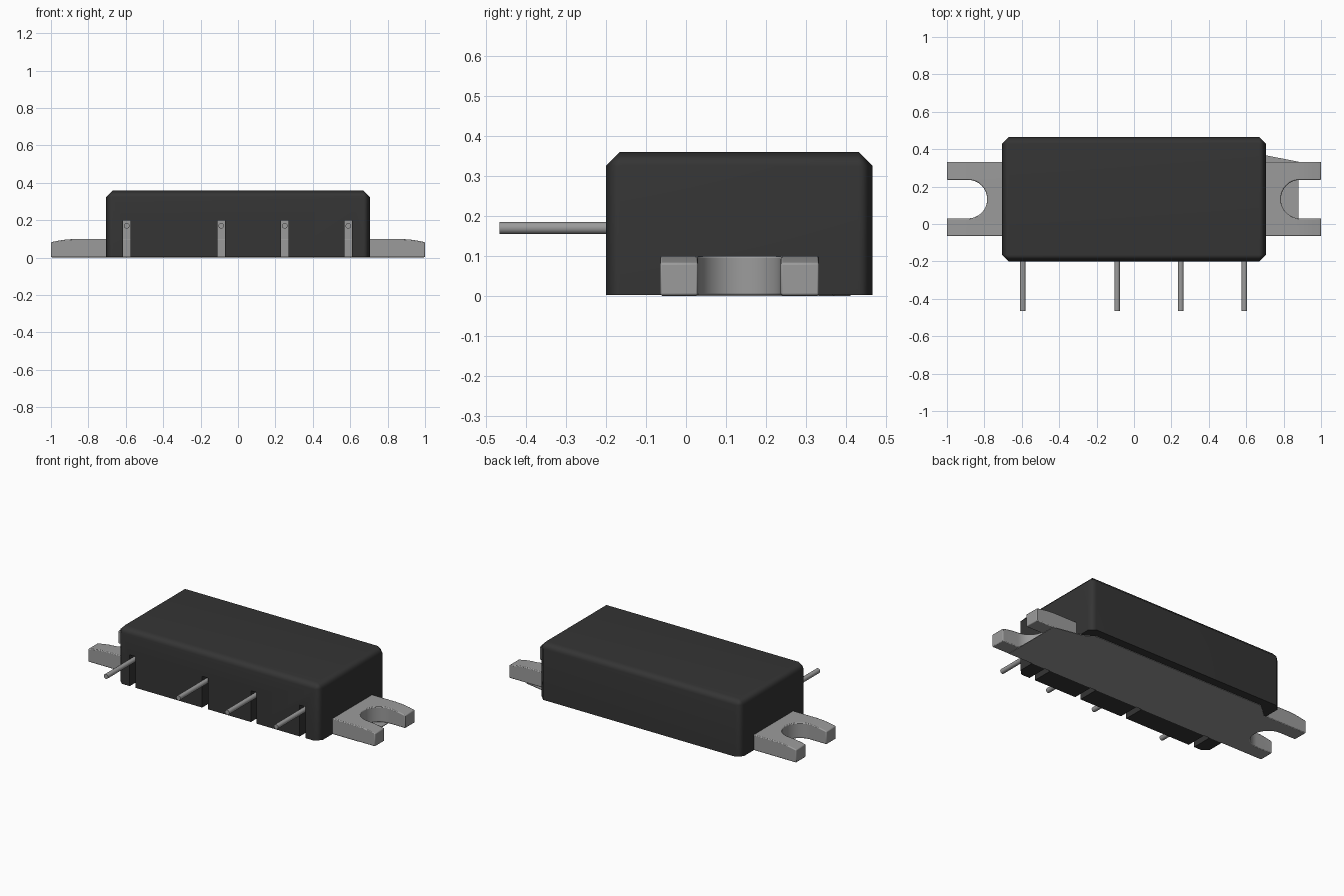
import bpy, bmesh, math
from mathutils import Vector

cube = bpy.data.objects.get("Cube")
if cube:
    bpy.data.objects.remove(cube, do_unlink=True)


def material(name, value):
    m = bpy.data.materials.new(name)
    m.use_nodes = True
    m.diffuse_color = (value, value, value, 1)
    m.node_tree.nodes["Principled BSDF"].inputs["Base Color"].default_value = (value, value, value, 1)
    return m


black = material("black plastic", 0.035)
grey = material("grey metal", 0.33)


def prism(name, points, low, high, mat, axis="z"):
    """Extrude a flat outline along z (outline in x, y) or y (outline in x, z)."""
    bm = bmesh.new()
    place = (lambda p, q, d: (p, q, d)) if axis == "z" else (lambda p, q, d: (p, d, q))
    face = bm.faces.new([bm.verts.new(place(p, q, low)) for p, q in points])
    out = bmesh.ops.extrude_face_region(bm, geom=[face])
    shift = Vector(place(0, 0, high - low))
    bmesh.ops.translate(bm, vec=shift, verts=[v for v in out["geom"] if isinstance(v, bmesh.types.BMVert)])
    bmesh.ops.recalc_face_normals(bm, faces=bm.faces)
    mesh = bpy.data.meshes.new(name)
    bm.to_mesh(mesh)
    bm.free()
    mesh.materials.append(mat)
    obj = bpy.data.objects.new(name, mesh)
    bpy.context.collection.objects.link(obj)
    return obj


def box(name, x0, x1, y0, y1, z0, z1, mat):
    return prism(name, [(x0, y0), (x1, y0), (x1, y1), (x0, y1)], z0, z1, mat)


def activate(obj):
    bpy.ops.object.select_all(action="DESELECT")
    obj.select_set(True)
    bpy.context.view_layer.objects.active = obj


def cut(obj, cutter):
    activate(obj)
    mod = obj.modifiers.new("cut", "BOOLEAN")
    mod.operation = "DIFFERENCE"
    mod.solver = "EXACT"
    mod.object = cutter
    bpy.ops.object.modifier_apply(modifier=mod.name)
    bpy.data.objects.remove(cutter, do_unlink=True)


def smooth(obj, degrees):
    activate(obj)
    bpy.ops.object.shade_smooth_by_angle(angle=math.radians(degrees))


PIN_X = (-0.595, -0.09, 0.25, 0.59)
MID_Y = 0.133

# Housing with chamfered corners and top edges
housing = box("housing", -0.705, 0.705, -0.2, 0.465, 0.003, 0.36, black)
bm = bmesh.new()
bm.from_mesh(housing.data)
edges = [e for e in bm.edges if max(v.co.z for v in e.verts) > 0.3]
bmesh.ops.bevel(bm, geom=edges, offset=0.035, segments=1, affect="EDGES")
bm.to_mesh(housing.data)
bm.free()

# Open notches in the front wall, one for each pin
for x in PIN_X:
    cut(housing, box("notch_cutter", x - 0.02, x + 0.02, -0.3, -0.055, -0.1, 0.2, black))
smooth(housing, 50)
housing.modifiers.new("even_shading", "WEIGHTED_NORMAL").keep_sharp = True

# Mounting flange with tops that curve down toward both ends
right = [(1, 0.002), (1, 0.083), (0.96, 0.091), (0.92, 0.097), (0.87, 0.1)]
left = [(-x, z) for x, z in reversed(right)]
flange = prism("mounting_flange", right + left, -0.065, 0.332, grey, axis="y")

# Round-bottomed screw slots
for side in (-1, 1):
    outline = [(side * 1.1, MID_Y - 0.103)]
    for i in range(25):
        a = -math.pi / 2 - math.pi * i / 24
        outline.append((side * (0.888 + 0.103 * math.cos(a)), MID_Y + 0.103 * math.sin(a)))
    outline.append((side * 1.1, MID_Y + 0.103))
    cut(flange, prism("slot_cutter", outline, -0.1, 0.3, grey))
bevel = flange.modifiers.new("soft_edges", "BEVEL")
bevel.width = 0.005
bevel.segments = 2
bevel.limit_method = "ANGLE"
bevel.angle_limit = math.radians(40)
smooth(flange, 35)

# Thin base sheet under the housing
prism("base_sheet", [(-0.69, -0.06), (0.88, -0.06), (0.88, 0.333), (0.69, 0.37),
                     (0.62, 0.41), (-0.6, 0.41), (-0.69, 0.33)], 0, 0.004, grey)

# Inner substrate seen through the notches
box("substrate", -0.64, 0.64, -0.064, 0.33, 0.09, 0.21, grey)

# Round connector pins
for i, x in enumerate(PIN_X):
    bpy.ops.mesh.primitive_cylinder_add(vertices=16, radius=0.015, depth=0.445,
                                        location=(x, -0.2425, 0.17), rotation=(math.pi / 2, 0, 0))
    pin = bpy.context.object
    pin.name = f"pin_{i + 1}"
    pin.data.materials.append(grey)
    smooth(pin, 35)
